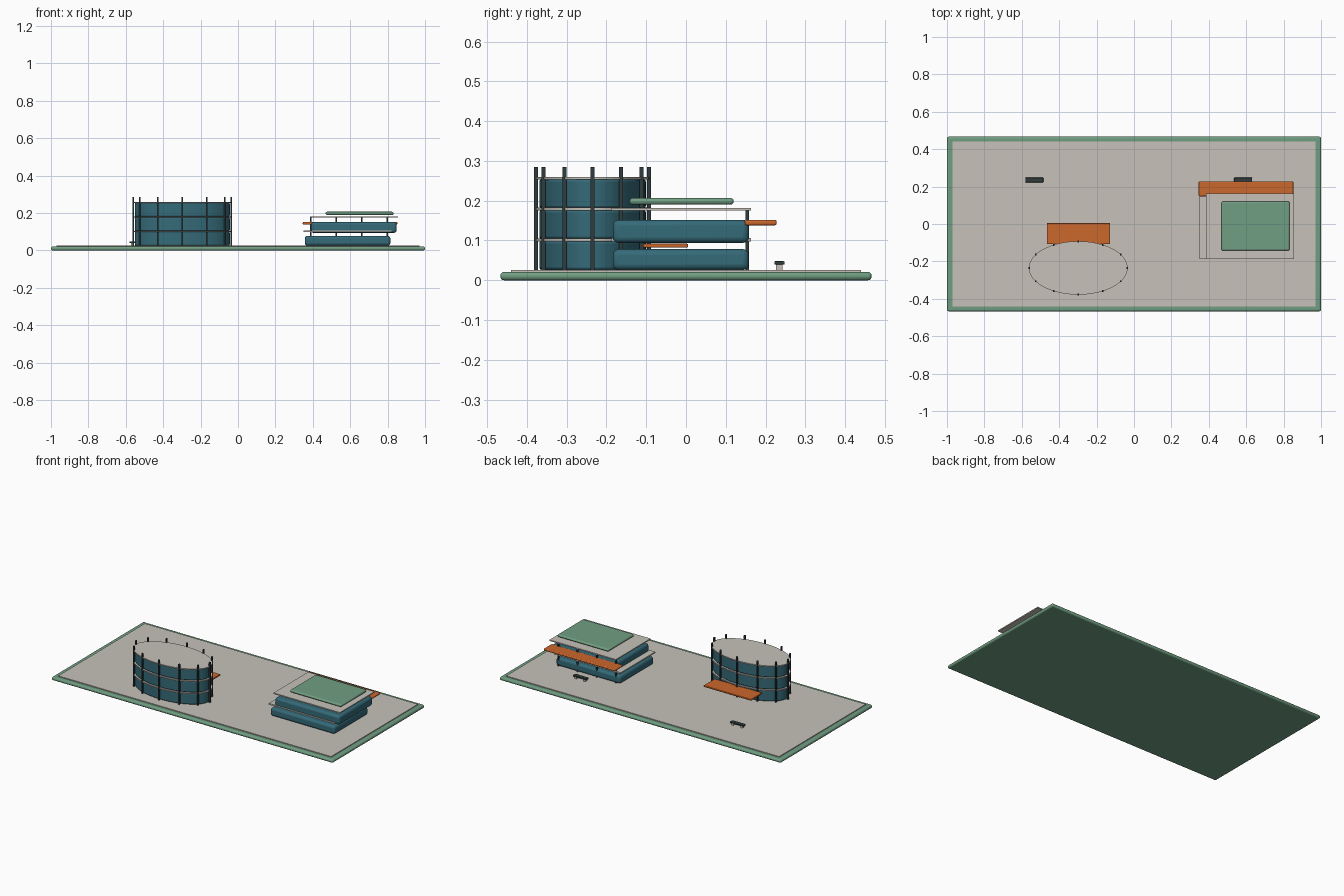
import bpy, math

if "Cube" in bpy.data.objects:
    bpy.data.objects.remove(bpy.data.objects["Cube"])


def material(name, rgb):
    m = bpy.data.materials.new(name)
    m.diffuse_color = (*rgb, 1)
    m.use_nodes = True
    m.node_tree.nodes["Principled BSDF"].inputs["Base Color"].default_value = m.diffuse_color
    return m


GREEN = material("planting green", (0.165, 0.345, 0.225))
STONE = material("pale stone", (0.57, 0.54, 0.49))
GLASS = material("teal glass", (0.035, 0.145, 0.19))
ORANGE = material("orange canopy", (0.60, 0.135, 0.025))
DARK = material("dark metal", (0.03, 0.045, 0.045))


def finish(ob, name, mat, bevel, segments=3):
    ob.name = name
    ob.data.materials.append(mat)
    bpy.ops.object.transform_apply(location=False, rotation=True, scale=True)
    if bevel:
        b = ob.modifiers.new("rounded edges", 'BEVEL')
        b.width = bevel
        b.segments = segments
        b.limit_method = 'ANGLE'
        b.angle_limit = math.radians(40)
        bpy.ops.object.shade_smooth_by_angle(angle=math.radians(35))
    return ob


def box(name, mat, x, y, z, bevel=0.0):
    """Box from (min, max) ranges on each axis."""
    bpy.ops.mesh.primitive_cube_add(size=1, location=[(a + b) / 2 for a, b in (x, y, z)])
    ob = bpy.context.object
    ob.scale = [b - a for a, b in (x, y, z)]
    return finish(ob, name, mat, bevel)


def drum(name, mat, rx, ry, z, bevel=0.0):
    """Elliptical drum around the tower centre."""
    bpy.ops.mesh.primitive_cylinder_add(vertices=64, radius=1, depth=1,
                                        location=(CX, CY, (z[0] + z[1]) / 2))
    ob = bpy.context.object
    ob.scale = (rx, ry, z[1] - z[0])
    finish(ob, name, mat, bevel, 2)
    bpy.ops.object.shade_smooth_by_angle(angle=math.radians(35))
    return ob


# Site: green border with paved plaza
box("site_border", GREEN, (-1, 1), (-0.467, 0.467), (0, 0.021), 0.009)
box("plaza", STONE, (-0.97, 0.97), (-0.44, 0.44), (0.012, 0.026))

# Oval tower: three glazed storeys with thin floor slabs
CX, CY = -0.298, -0.235
for i in range(3):
    z = 0.026 + i * 0.0775
    drum(f"tower_glass_{i + 1}", GLASS, 0.254, 0.134, (z, z + 0.073), 0.006)
    drum(f"tower_slab_{i + 1}", STONE, 0.264, 0.143, (z + 0.072, z + 0.079))

# Vertical fins around the tower
for i in range(12):
    a = math.radians(30 * i)
    x, y = CX + 0.262 * math.cos(a), CY + 0.142 * math.sin(a)
    box(f"tower_fin_{i + 1}", DARK, (x - 0.004, x + 0.004), (y - 0.005, y + 0.005),
        (0.026, 0.285))

# Tower entrance canopy
box("tower_canopy", ORANGE, (-0.466, -0.128), (-0.108, 0.005), (0.082, 0.092), 0.003)

# Pavilion: two offset glazed storeys with slabs and a planted roof
box("pavilion_lower_glass", GLASS, (0.357, 0.815), (-0.184, 0.158), (0.026, 0.078), 0.014)
box("pavilion_lower_slab", STONE, (0.35, 0.822), (-0.188, 0.164), (0.098, 0.106))
box("pavilion_upper_glass", GLASS, (0.39, 0.848), (-0.184, 0.158), (0.094, 0.152), 0.014)
box("pavilion_roof_slab", STONE, (0.384, 0.856), (-0.188, 0.164), (0.175, 0.182))
box("green_roof", GREEN, (0.468, 0.832), (-0.142, 0.12), (0.19, 0.207), 0.008)
box("pavilion_canopy", ORANGE, (0.346, 0.852), (0.148, 0.228), (0.138, 0.152), 0.005)

# Columns along the back of the pavilion
for i in range(4):
    x = 0.39 + i * 0.136
    box(f"pavilion_column_{i + 1}", DARK, (x - 0.004, x + 0.004), (0.15, 0.158),
        (0.026, 0.176))

# Benches: dark seat on stone feet
for n, x in enumerate((-0.533, 0.583), 1):
    box(f"bench_seat_{n}", DARK, (x - 0.048, x + 0.048), (0.222, 0.248),
        (0.039, 0.048), 0.003)
    for s in (-1, 1):
        fx = x + s * 0.032
        box(f"bench_foot_{n}_{'left' if s < 0 else 'right'}", STONE,
            (fx - 0.006, fx + 0.006), (0.227, 0.243), (0.025, 0.04))
